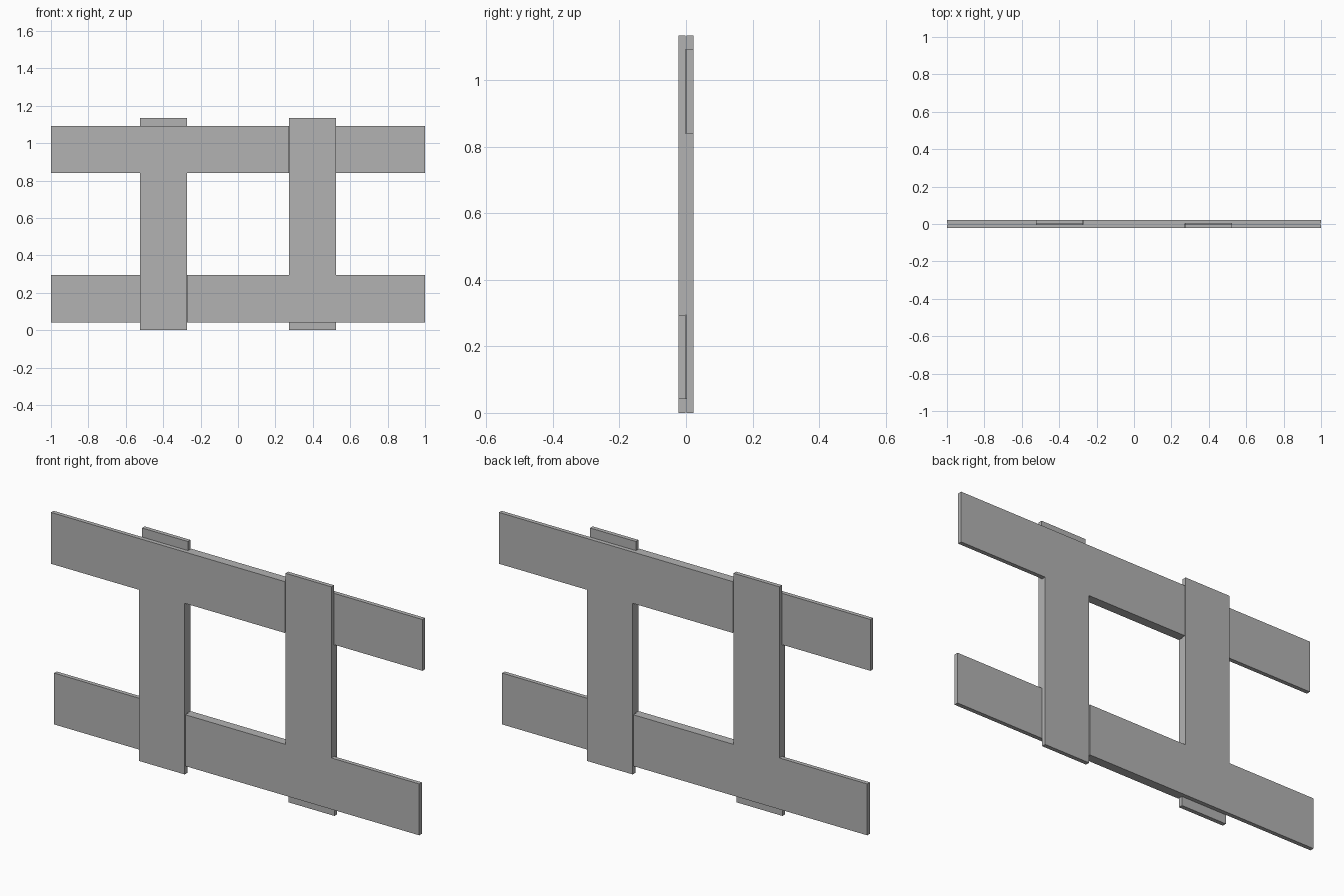
import bpy
import bmesh
from mathutils import Vector

cube = bpy.data.objects.get("Cube")
if cube:
    bpy.data.objects.remove(cube, do_unlink=True)

HALF_THICK = 0.0225   # half of the full board thickness
GAP = 0.002           # clearance on each side of the lap joint
MID_Z = 0.567         # height of the frame centre

grey = bpy.data.materials.new("plain_grey")
grey.use_nodes = True
colour = (0.45, 0.45, 0.45, 1)
grey.diffuse_color = colour
grey.node_tree.nodes["Principled BSDF"].inputs["Base Color"].default_value = colour


def lapped_board(name, half_len, shoulder, inner, outer, upright, flip):
    """Board with a front lap at one end and a back lap at the other."""
    t, g = HALF_THICK, GAP
    profile = [(-half_len, -t), (shoulder, -t), (shoulder, g), (half_len, g),
               (half_len, t), (-shoulder, t), (-shoulder, -g), (-half_len, -g)]
    sign = -1 if flip else 1

    def place(u, y, w):
        return Vector((w, y, u * sign)) if upright else Vector((u * sign, y, w))

    bm = bmesh.new()
    face = bm.faces.new([bm.verts.new(place(u, y, inner)) for u, y in profile])
    side = bmesh.ops.extrude_face_region(bm, geom=[face])
    moved = [v for v in side["geom"] if isinstance(v, bmesh.types.BMVert)]
    bmesh.ops.translate(bm, verts=moved, vec=place(0, 0, outer - inner))
    bmesh.ops.recalc_face_normals(bm, faces=bm.faces)
    mesh = bpy.data.meshes.new(name)
    bm.to_mesh(mesh)
    bm.free()
    mesh.materials.append(grey)
    obj = bpy.data.objects.new(name, mesh)
    obj.location.z = MID_Z
    bpy.context.collection.objects.link(obj)


# Horizontal rails
lapped_board("top_rail", 1.0, 0.270, 0.273, 0.525, False, False)
lapped_board("bottom_rail", 1.0, 0.270, -0.273, -0.525, False, True)

# Upright posts, notched into the rails
lapped_board("right_post", MID_Z, 0.273, -0.274, -0.523, True, False)
lapped_board("left_post", MID_Z, 0.273, 0.274, 0.523, True, True)
